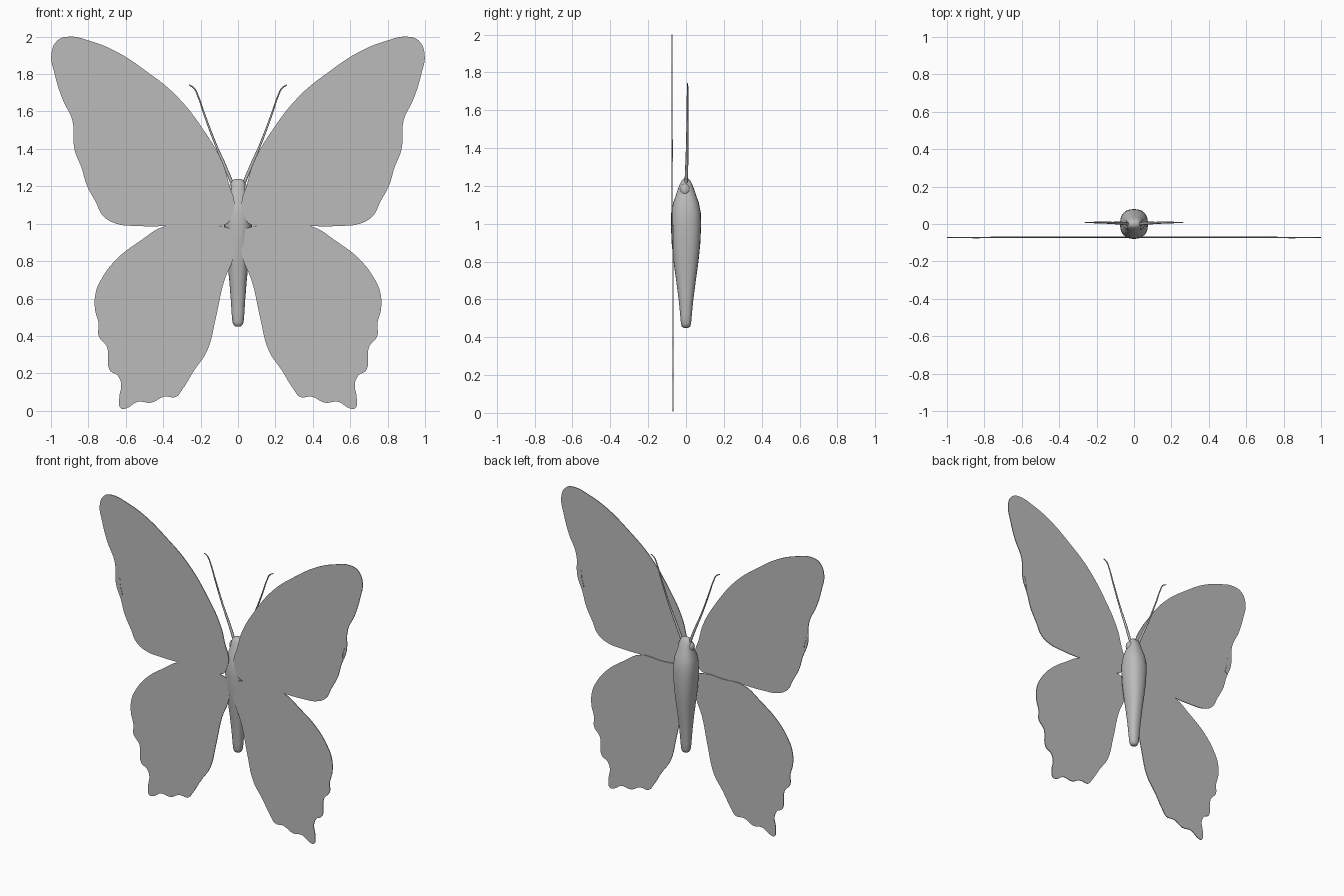
import bpy, bmesh, math

if "Cube" in bpy.data.objects:
    bpy.data.objects.remove(bpy.data.objects["Cube"])

grey = bpy.data.materials.new("soft grey")
grey.diffuse_color = (0.5, 0.5, 0.5, 1)
grey.use_nodes = True
grey.node_tree.nodes["Principled BSDF"].inputs["Base Color"].default_value = grey.diffuse_color


def finish(obj, angle=40):
    """Turn an object into a smooth shaded grey mesh."""
    bpy.ops.object.select_all(action='DESELECT')
    obj.select_set(True)
    bpy.context.view_layer.objects.active = obj
    if obj.type != 'MESH':
        bpy.ops.object.convert(target='MESH')
        obj = bpy.context.view_layer.objects.active
    obj.data.materials.clear()
    obj.data.materials.append(grey)
    bpy.ops.object.shade_smooth_by_angle(angle=math.radians(angle))
    return obj


def spline(curve, pts, closed):
    s = curve.splines.new('BEZIER')
    s.bezier_points.add(len(pts) - 1)
    for bp, co in zip(s.bezier_points, pts):
        bp.co = co
        bp.handle_left_type = bp.handle_right_type = 'AUTO'
    s.use_cyclic_u = closed
    s.resolution_u = 5
    return s


def plate(name, outline, side, y, half):
    """Thin upright sheet from an (x, z) outline."""
    c = bpy.data.curves.new(name, 'CURVE')
    c.dimensions, c.fill_mode, c.extrude = '2D', 'BOTH', half
    spline(c, [(side * x, z, 0) for x, z in outline], True)
    o = bpy.data.objects.new(name, c)
    bpy.context.collection.objects.link(o)
    o.rotation_euler.x = math.pi / 2
    o.location.y = y
    finish(o)


def feeler(name, path, side):
    """Tapering tube along (x, y, z, radius) points."""
    c = bpy.data.curves.new(name, 'CURVE')
    c.dimensions, c.bevel_depth, c.bevel_resolution = '3D', 1.0, 2
    c.use_fill_caps = True
    s = spline(c, [(side * x, y, z) for x, y, z, r in path], False)
    for bp, p in zip(s.bezier_points, path):
        bp.radius = p[3]
    o = bpy.data.objects.new(name, c)
    bpy.context.collection.objects.link(o)
    finish(o, 60)


forewing = [(.045, 1.20), (.08, 1.32), (.18, 1.495), (.33, 1.685), (.49, 1.815),
            (.65, 1.92), (.785, 1.975), (.905, 2.0), (.965, 1.98), (.998, 1.905),
            (.98, 1.80), (.94, 1.67), (.885, 1.55), (.875, 1.40), (.835, 1.295),
            (.81, 1.21), (.76, 1.115), (.72, 1.04), (.65, 1.0), (.545, .988),
            (.33, .988), (.12, .988), (.06, 1.0), (.035, 1.04), (.02, 1.12)]
hindwing = [(.02, .84), (.03, .96), (.08, .985), (.24, .987), (.395, .985),
            (.52, .91), (.65, .81), (.73, .705), (.76, .635), (.765, .545),
            (.745, .465), (.745, .40), (.70, .34), (.685, .215), (.645, .19),
            (.625, .145), (.635, .065), (.625, .012), (.60, .012), (.535, .048),
            (.465, .043), (.395, .075), (.33, .075), (.30, .11), (.235, .215),
            (.165, .32), (.12, .49), (.075, .69)]
crease = [(.835, 1.33), (.84, 1.39), (.853, 1.445), (.85, 1.38)]
antenna = [(.025, 0, 1.20, .009), (.07, .004, 1.31, .008), (.12, .006, 1.425, .006),
           (.18, .008, 1.585, .005), (.215, .008, 1.685, .004),
           (.235, .008, 1.725, .004), (.262, .008, 1.742, .003)]

for side, tag in ((1, "right"), (-1, "left")):
    plate("forewing_" + tag, forewing, side, -.073, .0025)
    plate("hindwing_" + tag, hindwing, side, -.068, .0025)
    plate("wing_crease_" + tag, crease, side, -.073, .0045)
    feeler("antenna_" + tag, antenna, side)
    # Small eye bulging from the side of the head
    bpy.ops.mesh.primitive_uv_sphere_add(segments=16, ring_count=10, radius=1,
                                         location=(side * .036, -.005, 1.18))
    eye = bpy.context.object
    eye.name = "eye_" + tag
    eye.scale = (.02, .026, .032)
    finish(eye, 60)

# Body lofted from slightly squared rings: (z, half width, half depth)
rings = [(.45, .012, .012), (.456, .022, .022), (.475, .03, .027), (.52, .034, .031),
         (.60, .039, .039), (.70, .047, .052), (.80, .058, .066), (.90, .069, .076),
         (1.0, .075, .080), (1.06, .074, .078), (1.11, .067, .068), (1.15, .054, .054),
         (1.18, .046, .044), (1.21, .041, .032), (1.23, .032, .022), (1.24, .016, .010)]
SIDES = 24
bm = bmesh.new()
loops = []
for z, w, d in rings:
    ring = []
    for i in range(SIDES):
        a = 2 * math.pi * i / SIDES
        c, s = math.cos(a), math.sin(a)
        x = math.copysign(abs(c) ** .85, c) * w
        y = math.copysign(abs(s) ** .85, s) * d
        ring.append(bm.verts.new((x, y, z)))
    loops.append(ring)
for lo, hi in zip(loops, loops[1:]):
    for i in range(SIDES):
        j = (i + 1) % SIDES
        bm.faces.new((lo[i], lo[j], hi[j], hi[i]))
bm.faces.new(loops[0][::-1])
bm.faces.new(loops[-1])
mesh = bpy.data.meshes.new("body")
bm.to_mesh(mesh)
bm.free()
body = bpy.data.objects.new("body", mesh)
bpy.context.collection.objects.link(body)
finish(body, 60)
